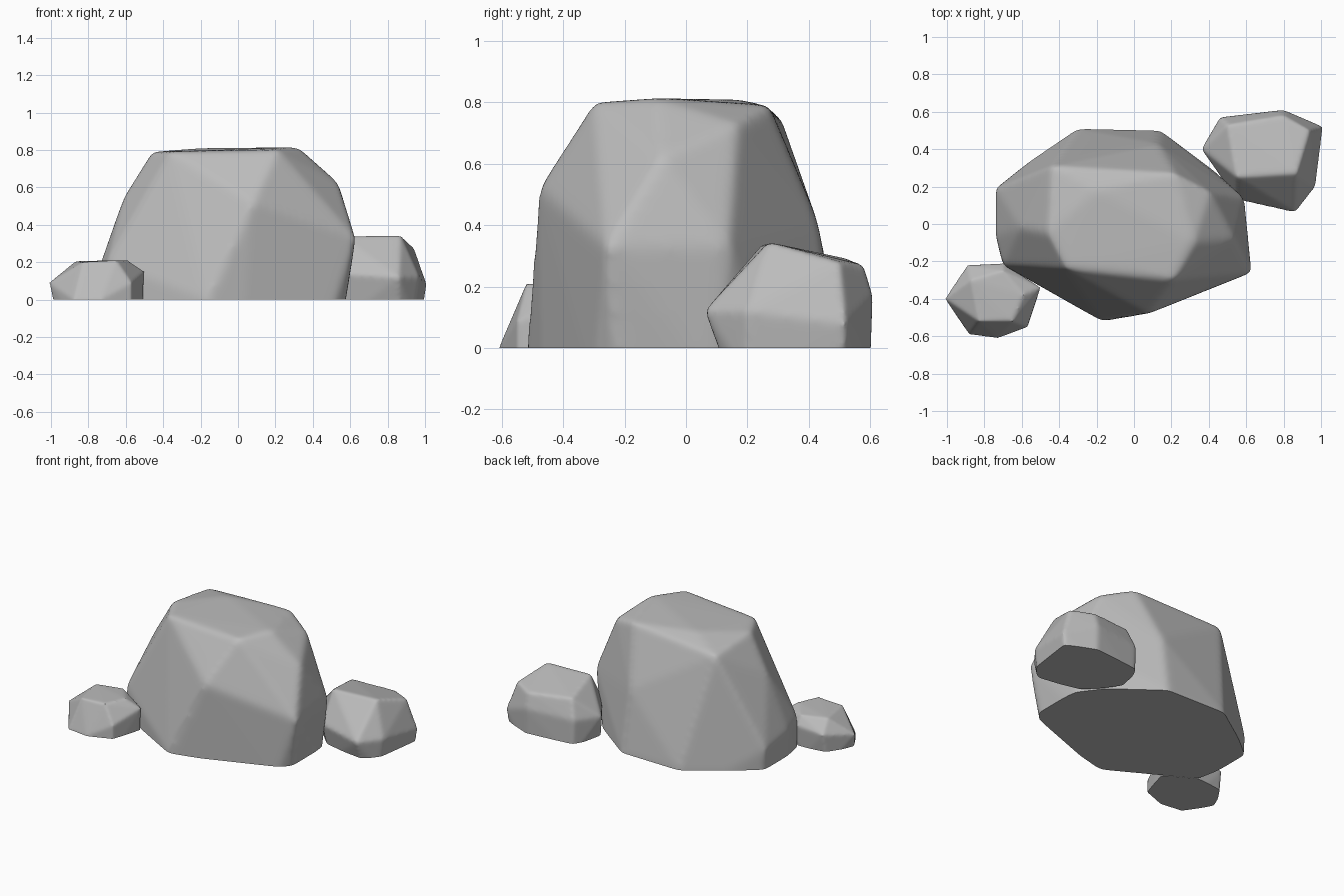
import bpy
import bmesh

cube = bpy.data.objects.get("Cube")
if cube:
    bpy.data.objects.remove(cube, do_unlink=True)

stone = bpy.data.materials.new("stone_grey")
stone.use_nodes = True
GREY = (0.5, 0.5, 0.5, 1)
stone.diffuse_color = GREY
stone.node_tree.nodes["Principled BSDF"].inputs["Base Color"].default_value = GREY


def rock(name, base, corners, voxel, rounds):
    """Hull of a ground outline and upper corners, worn soft and cut flat on the ground."""
    bm = bmesh.new()
    for x, y in base:
        bm.verts.new((x, y, 0))
        bm.verts.new((x, y, -0.1))
    for c in corners:
        bm.verts.new(c)
    hull = bmesh.ops.convex_hull(bm, input=bm.verts)
    spare = {v for v in hull["geom_interior"] if isinstance(v, bmesh.types.BMVert)}
    bmesh.ops.delete(bm, geom=list(spare), context='VERTS')
    mesh = bpy.data.meshes.new(name)
    bm.to_mesh(mesh)
    bm.free()
    obj = bpy.data.objects.new(name, mesh)
    bpy.context.collection.objects.link(obj)

    # Worn edges
    remesh = obj.modifiers.new("even_grid", 'REMESH')
    remesh.mode = 'VOXEL'
    remesh.voxel_size = voxel
    soften = obj.modifiers.new("worn_edges", 'SMOOTH')
    soften.factor = 0.5
    soften.iterations = rounds
    graph = bpy.context.evaluated_depsgraph_get()
    worn = bpy.data.meshes.new_from_object(obj.evaluated_get(graph))
    obj.modifiers.clear()

    # Flat underside
    bm = bmesh.new()
    bm.from_mesh(worn)
    bmesh.ops.bisect_plane(bm, geom=bm.verts[:] + bm.edges[:] + bm.faces[:],
                           plane_co=(0, 0, 0), plane_no=(0, 0, 1), clear_inner=True)
    rim = [e for e in bm.edges if e.is_boundary]
    bmesh.ops.contextual_create(bm, geom=rim)
    bmesh.ops.recalc_face_normals(bm, faces=bm.faces)
    bm.to_mesh(worn)
    bm.free()
    obj.data = worn
    worn.name = name
    worn.materials.clear()
    worn.materials.append(stone)
    bpy.ops.object.select_all(action='DESELECT')
    obj.select_set(True)
    bpy.context.view_layer.objects.active = obj
    bpy.ops.object.shade_smooth_by_angle(angle=0.8)
    return obj


# Main boulder
rock("main_boulder",
     [(-.73, .19), (-.73, -.06), (-.7, -.22), (-.17, -.52), (.03, -.47), (.49, -.3),
      (.56, -.22), (.56, .1), (.42, .29), (.14, .5), (-.3, .51), (-.55, .34)],
     [(-.74, .19, .14), (-.74, -.06, .18), (-.7, -.22, .2), (.08, -.48, .52),
      (.21, -.3, .8), (-.36, -.24, .79), (-.46, -.05, .79), (-.61, -.02, .55),
      (-.44, .31, .75), (.22, .27, .79), (.41, .17, .73), (.32, -.1, .815),
      (.63, -.26, .33), (.54, -.08, .62), (.59, .14, .33), (-.2, .18, .81),
      (.13, .43, .41)],
     0.016, 18)

# Side boulder
rock("side_boulder",
     [(.42, .34), (.47, .57), (.8, .6), (.98, .51), (.94, .2), (.86, .14), (.58, .18)],
     [(.36, .4, .15), (.46, .57, .16), (.8, .61, .17), (1.01, .52, .08), (.86, .06, .12),
      (.55, .13, .14), (.55, .25, .34), (.87, .27, .345), (.94, .5, .28),
      (.5, .53, .29), (.8, .58, .27), (.97, .2, .12)],
     0.012, 10)

# Small boulder
rock("small_boulder",
     [(-.97, -.43), (-.9, -.26), (-.7, -.23), (-.51, -.34), (-.57, -.55),
      (-.73, -.61), (-.88, -.59)],
     [(-1.01, -.4, .09), (-.89, -.22, .12), (-.7, -.21, .14), (-.5, -.34, .15),
      (-.57, -.55, .09), (-.83, -.52, .2), (-.65, -.52, .21), (-.59, -.38, .21),
      (-.7, -.25, .2), (-.87, -.3, .205)],
     0.01, 7)
